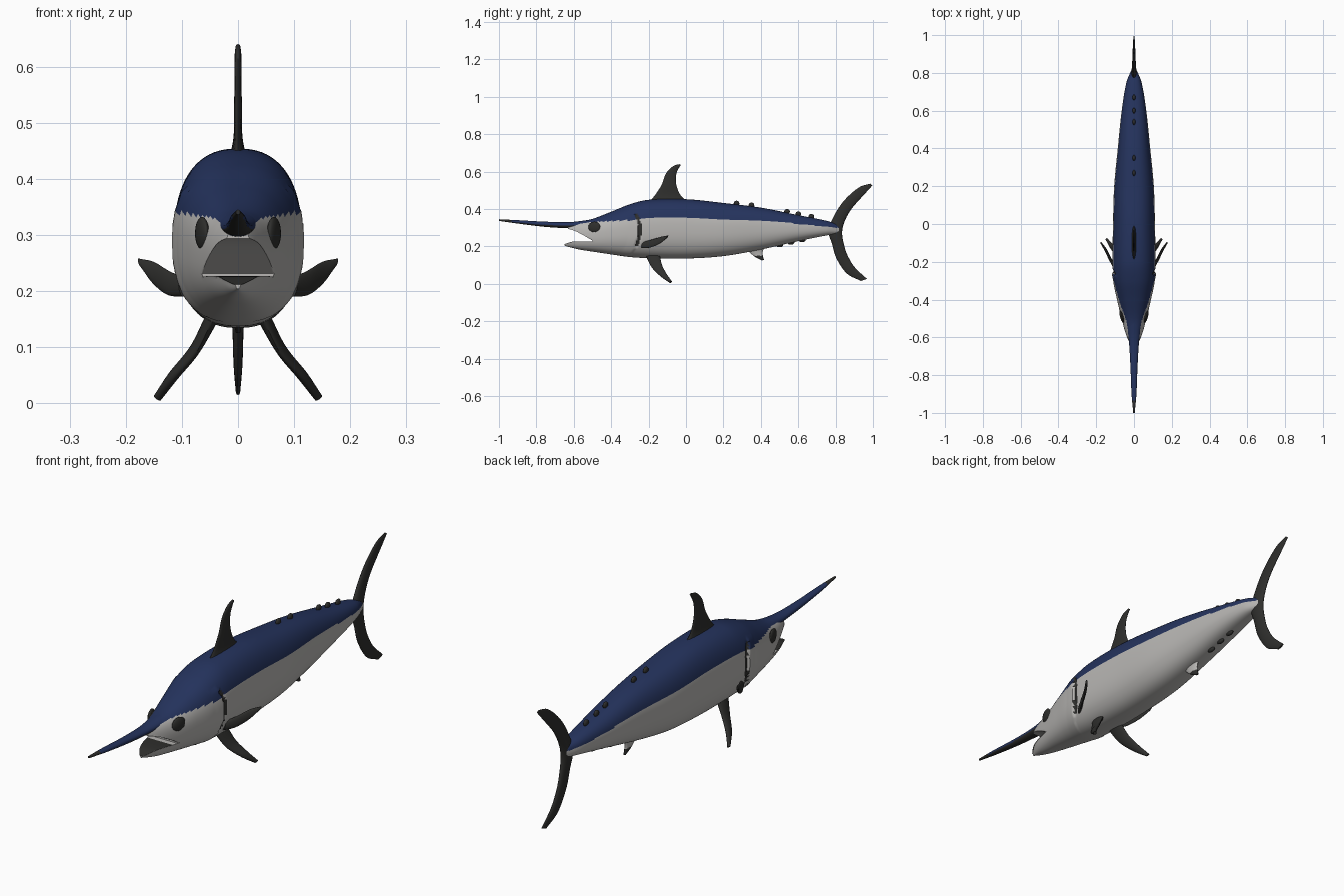
import bpy, bmesh, math
from mathutils import Vector

if "Cube" in bpy.data.objects:
    bpy.data.objects.remove(bpy.data.objects["Cube"])


def material(name, rgb):
    m = bpy.data.materials.new(name)
    m.use_nodes = True
    m.diffuse_color = (*rgb, 1)
    bsdf = m.node_tree.nodes["Principled BSDF"]
    bsdf.inputs["Base Color"].default_value = (*rgb, 1)
    bsdf.inputs["Roughness"].default_value = 0.6
    return m


MATS = [material("back_blue", (0.018, 0.033, 0.11)),
        material("belly_grey", (0.48, 0.47, 0.455)),
        material("fin_black", (0.028, 0.028, 0.026))]
BLUE, GREY, BLACK = range(3)


def sample(table, t):
    """Smooth interpolation of rows keyed by their first value."""
    i = 0
    while i < len(table) - 2 and t > table[i + 1][0]:
        i += 1
    a, b = table[i], table[i + 1]
    p, n = table[max(i - 1, 0)], table[min(i + 2, len(table) - 1)]
    h = b[0] - a[0]
    u = min(max((t - a[0]) / h, 0), 1)
    out = []
    for k in range(1, len(a)):
        m0 = (b[k] - p[k]) / (b[0] - p[0]) * h
        m1 = (n[k] - a[k]) / (n[0] - a[0]) * h
        out.append((2 * u**3 - 3 * u**2 + 1) * a[k] + (u**3 - 2 * u**2 + u) * m0
                   + (3 * u**2 - 2 * u**3) * b[k] + (u**3 - u**2) * m1)
    return out


def steps(a, b, n):
    return [a + (b - a) * i / n for i in range(n + 1)]


def finish(obj, rule):
    for m in MATS:
        obj.data.materials.append(m)
    for f in obj.data.polygons:
        f.material_index = rule(f.center, f.normal)
    bpy.ops.object.select_all(action='DESELECT')
    obj.select_set(True)
    bpy.context.view_layer.objects.active = obj
    bpy.ops.object.shade_smooth_by_angle(angle=math.radians(50))


def loft(name, rings, rule):
    bm = bmesh.new()
    rows = [[bm.verts.new(p) for p in ring] for ring in rings]
    n = len(rows[0])
    for r, q in zip(rows, rows[1:]):
        for i in range(n):
            j = (i + 1) % n
            bm.faces.new((r[i], r[j], q[j], q[i]))
    bm.faces.new(rows[0])
    bm.faces.new(rows[-1])
    bmesh.ops.recalc_face_normals(bm, faces=bm.faces)
    mesh = bpy.data.meshes.new(name)
    bm.to_mesh(mesh)
    bm.free()
    obj = bpy.data.objects.new(name, mesh)
    bpy.context.collection.objects.link(obj)
    finish(obj, rule)
    return obj


# Body stations: y, top, bottom, half width
BODY = [(-0.65, 0.315, 0.204, 0.008), (-0.62, 0.324, 0.195, 0.028),
        (-0.57, 0.333, 0.183, 0.047), (-0.5, 0.347, 0.172, 0.066),
        (-0.4, 0.385, 0.157, 0.09), (-0.3, 0.425, 0.143, 0.11),
        (-0.2, 0.449, 0.137, 0.114), (0, 0.452, 0.135, 0.111),
        (0.2, 0.432, 0.148, 0.105), (0.4, 0.407, 0.183, 0.086),
        (0.6, 0.367, 0.228, 0.065), (0.75, 0.337, 0.258, 0.04),
        (0.82, 0.315, 0.268, 0.012)]
BILL = [(-1, 0.345, 0.336, 0.004), (-0.9, 0.34, 0.322, 0.013),
        (-0.75, 0.332, 0.304, 0.019), (-0.62, 0.33, 0.297, 0.027),
        (-0.5, 0.344, 0.3, 0.04)]
BLUE_LINE = [(-0.65, 0.308), (-0.5, 0.33), (-0.3, 0.34), (0, 0.357),
             (0.2, 0.347), (0.4, 0.338), (0.6, 0.32), (0.82, 0.298)]
LIP = [(-0.65, 0.298), (-0.6, 0.285), (-0.55, 0.26), (-0.49, 0.225)]
JAW = [(-0.65, 0.212), (-0.6, 0.226), (-0.49, 0.225)]
POWER = 2.4


def gill_y(z):
    return -0.245 - 3 * (z - 0.285) ** 2


def in_gill(y, z):
    return abs(y - gill_y(z)) < 0.009 and 0.2 < z < 0.37


def section(table, y, n=80, power=POWER, low=-1, high=9):
    top, bottom, half = sample(table, y)
    ring = []
    for i in range(n):
        a = 2 * math.pi * i / n
        c, s = math.cos(a), math.sin(a)
        x = half * math.copysign(abs(c) ** (2 / power), c)
        z = (top + bottom) / 2 + (top - bottom) / 2 * math.copysign(abs(s) ** (2 / power), s)
        # raised gill cover and recessed slit
        d = y - gill_y(z)
        if table is BODY and z < 0.38:
            if in_gill(y, z):
                x *= 0.95
            elif -0.06 < d < 0:
                x *= 1 + 0.05 * (1 + d / 0.06)
        ring.append(Vector((x, y, min(max(z, low), high))))
    return ring


def body_rule(c, n):
    if in_gill(c.y, c.z):
        return BLACK
    return BLUE if c.z > sample(BLUE_LINE, c.y)[0] else GREY


# Body, upper head, lower jaw and bill
loft("body", [section(BODY, y) for y in steps(-0.5, 0.82, 220)], body_rule)
loft("upper_head", [section(BODY, y, low=sample(LIP, y)[0])
                    for y in steps(-0.63, -0.49, 24)], body_rule)
loft("lower_jaw", [section(BODY, y, high=sample(JAW, y)[0])
                   for y in steps(-0.65, -0.49, 24)],
     lambda c, n: BLACK if n.z > 0.8 and c.y < -0.52 else GREY)


def bill_rule(c, n):
    top, bottom, _ = sample(BILL, c.y)
    return BLUE if c.y > -0.93 and c.z > (top + bottom) / 2 - 0.004 else BLACK


loft("bill", [section(BILL, y, 32, 2) for y in steps(-1, -0.5, 60)], bill_rule)


# Fins: each row is a leading point, a trailing point and a half thickness
def fin(name, rows, side=1, rule=lambda c, n: BLACK):
    table = [(i, *a, *b, t) for i, (a, b, t) in enumerate(rows)]
    first, last = [(Vector(r[0]) + Vector(r[1])) / 2 for r in (rows[0], rows[-1])]
    normal = (Vector(rows[1][1]) - Vector(rows[1][0])).cross(last - first).normalized()
    rings = []
    for u in steps(0, len(rows) - 1, 8 * (len(rows) - 1)):
        v = sample(table, u)
        a, b, thick = Vector(v[:3]), Vector(v[3:6]), v[6]
        ring = []
        for i in range(20):
            ang = 2 * math.pi * i / 20
            p = (a + b) / 2 + (b - a) / 2 * math.cos(ang) + normal * thick * math.sin(ang)
            ring.append(Vector((p.x * side, p.y, p.z)))
        rings.append(ring)
    return loft(name, rings, rule)


def flat(rows):
    """Rows in the middle plane: lead y, lead z, trail y, trail z, thickness."""
    return [((0, a, b), (0, c, d), t) for a, b, c, d, t in rows]


fin("dorsal_fin", flat([(-0.2, 0.435, 0.01, 0.435, 0.016), (-0.165, 0.475, -0.03, 0.475, 0.008),
                        (-0.13, 0.53, -0.052, 0.53, 0.007), (-0.107, 0.59, -0.053, 0.58, 0.006),
                        (-0.07, 0.628, -0.042, 0.612, 0.006), (-0.035, 0.64, -0.028, 0.634, 0.004)]))
fin("tail_fin", flat([(0.985, 0.535, 0.997, 0.526, 0.003), (0.925, 0.515, 0.96, 0.485, 0.006),
                      (0.85, 0.45, 0.885, 0.4, 0.009), (0.795, 0.37, 0.847, 0.33, 0.012),
                      (0.762, 0.285, 0.835, 0.27, 0.015), (0.782, 0.21, 0.847, 0.2, 0.012),
                      (0.805, 0.135, 0.867, 0.145, 0.01), (0.86, 0.055, 0.905, 0.085, 0.008),
                      (0.935, 0.015, 0.968, 0.026, 0.004)]))
fin("anal_fin", flat([(0.32, 0.19, 0.42, 0.2, 0.014), (0.345, 0.163, 0.41, 0.17, 0.009),
                      (0.375, 0.14, 0.412, 0.145, 0.007), (0.405, 0.125, 0.418, 0.127, 0.004)]),
    rule=lambda c, n: GREY if c.z > 0.15 else BLACK)

for label, s in (("left", 1), ("right", -1)):
    fin(label + "_pectoral_fin",
        [((0.098, -0.24, 0.19), (0.1, -0.225, 0.225), 0.008),
         ((0.125, -0.195, 0.193), (0.125, -0.18, 0.237), 0.007),
         ((0.15, -0.145, 0.212), (0.15, -0.13, 0.252), 0.006),
         ((0.172, -0.105, 0.242), (0.177, -0.095, 0.258), 0.004)], s)
    fin(label + "_pelvic_fin",
        [((0.045, -0.215, 0.15), (0.05, -0.14, 0.15), 0.012),
         ((0.075, -0.185, 0.09), (0.08, -0.128, 0.1), 0.009),
         ((0.115, -0.14, 0.043), (0.115, -0.105, 0.055), 0.009),
         ((0.143, -0.088, 0.006), (0.145, -0.075, 0.012), 0.007)], s)


def blob(name, place, size, turn=(0, 0, 0)):
    bpy.ops.mesh.primitive_uv_sphere_add(segments=24, ring_count=16, radius=1,
                                         location=place, rotation=turn)
    obj = bpy.context.object
    obj.name = name
    obj.scale = size
    finish(obj, lambda c, n: BLACK)


# Eyes
for label, s in (("left", 1), ("right", -1)):
    blob(label + "_eye", (s * 0.064, -0.49, 0.303), (0.01, 0.033, 0.029), (0, 0, -s * 0.25))

# Finlets along the back and under the tail
for i, y in enumerate((0.27, 0.35, 0.54, 0.6, 0.67)):
    blob(f"back_finlet_{i + 1}", (0, y, sample(BODY, y)[0] + 0.006), (0.008, 0.015, 0.014))
for i, y in enumerate((0.5, 0.56, 0.62)):
    blob(f"belly_finlet_{i + 1}", (0, y, sample(BODY, y)[1] + 0.002), (0.01, 0.02, 0.012))
